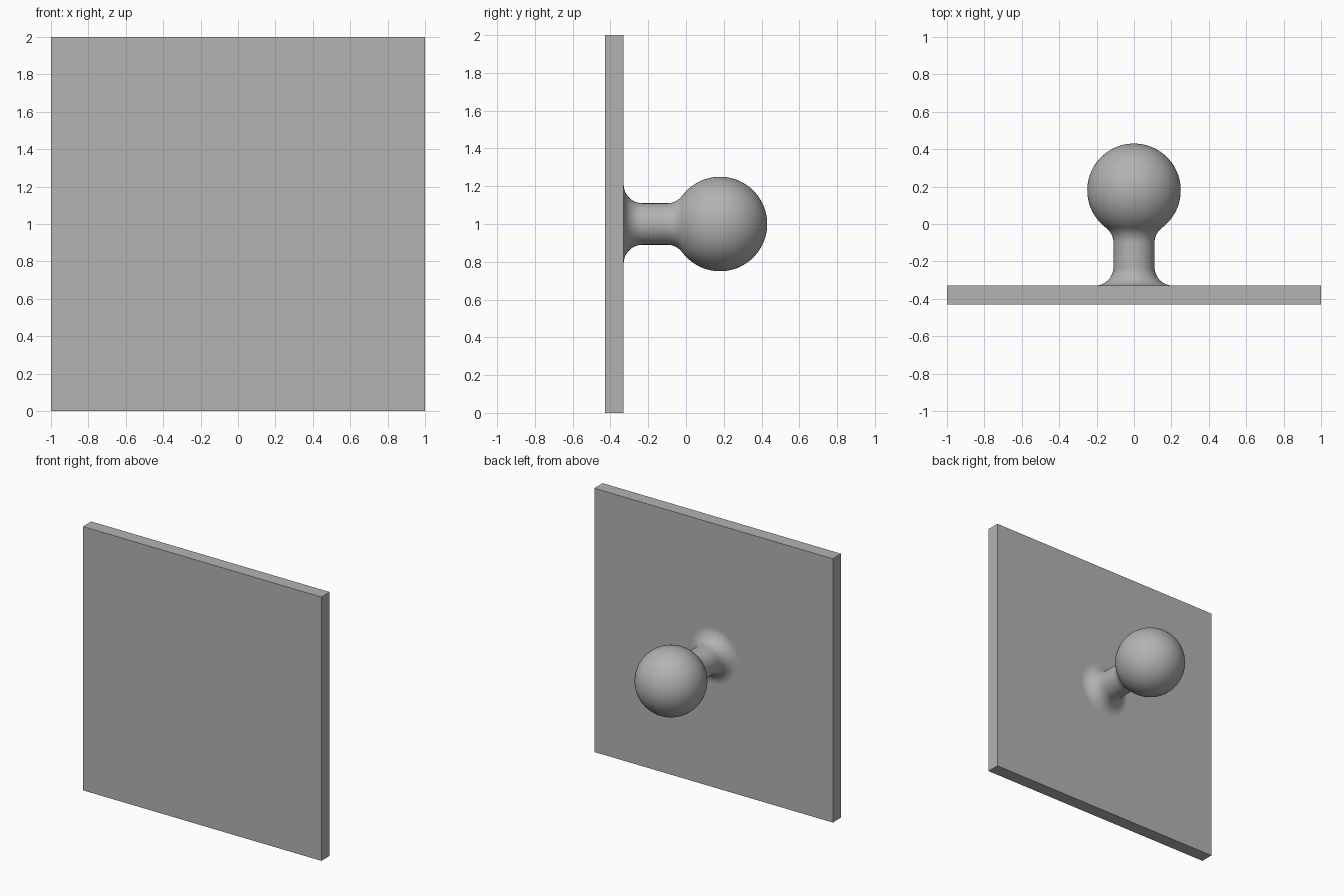
import bpy
import bmesh
from math import sin, cos, pi, atan2, radians
from mathutils import Matrix, Vector

cube = bpy.data.objects.get("Cube")
if cube:
    bpy.data.objects.remove(cube, do_unlink=True)

grey = bpy.data.materials.new("plain grey")
grey.use_nodes = True
colour = (0.45, 0.45, 0.45, 1)
grey.diffuse_color = colour
grey.node_tree.nodes["Principled BSDF"].inputs["Base Color"].default_value = colour


def add_object(name, bm):
    bmesh.ops.recalc_face_normals(bm, faces=bm.faces)
    mesh = bpy.data.meshes.new(name)
    bm.to_mesh(mesh)
    bm.free()
    mesh.materials.append(grey)
    obj = bpy.data.objects.new(name, mesh)
    bpy.context.collection.objects.link(obj)
    return obj


def arc(cy, cr, radius, start, end, steps):
    """Profile points (distance along y, radius from the axis)."""
    angles = [start + (end - start) * i / steps for i in range(steps + 1)]
    return [(cy + radius * cos(a), cr + radius * sin(a)) for a in angles]


# Square upright plate
PLATE_BACK = -0.33
bm = bmesh.new()
bmesh.ops.create_cube(bm, size=1, matrix=Matrix.Translation((0, PLATE_BACK - 0.05, 1))
                      @ Matrix.Diagonal((2, 0.1, 2, 1)))
add_object("plate", bm)

# Ball knob: base fillet, straight neck, tangent fillet, ball
NECK, FILLET, BALL, BALL_Y = 0.11, 0.1, 0.25, 0.18
reach = ((BALL + FILLET) ** 2 - (NECK + FILLET) ** 2) ** 0.5
join = atan2(NECK + FILLET, -reach)
profile = arc(PLATE_BACK + FILLET, NECK + FILLET, FILLET, -pi, -pi / 2, 12)
profile += arc(BALL_Y - reach, NECK + FILLET, FILLET, -pi / 2, join - pi, 12)
profile += arc(BALL_Y, 0, BALL, join, 0, 40)[1:]

bm = bmesh.new()
verts = [bm.verts.new((r, y, 1)) for y, r in profile]
edges = [bm.edges.new(pair) for pair in zip(verts, verts[1:])]
bmesh.ops.spin(bm, geom=verts + edges, cent=Vector((0, 0, 1)), axis=(0, 1, 0),
               angle=2 * pi, steps=64)
bmesh.ops.remove_doubles(bm, verts=bm.verts, dist=0.0005)
knob = add_object("ball_knob", bm)

bpy.ops.object.select_all(action="DESELECT")
knob.select_set(True)
bpy.context.view_layer.objects.active = knob
bpy.ops.object.shade_smooth_by_angle(angle=radians(30))
